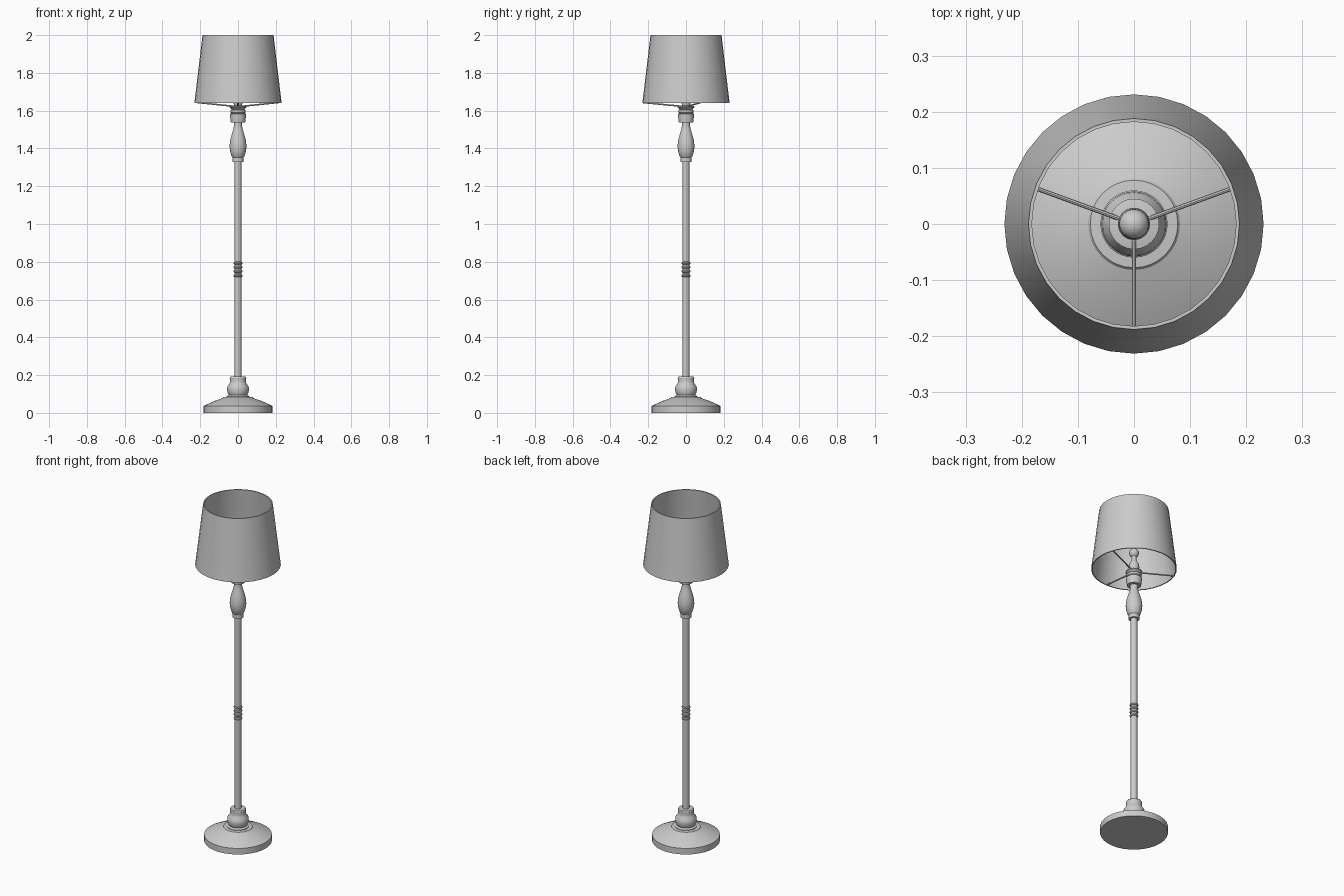
import bpy, math
from mathutils import Vector

if "Cube" in bpy.data.objects:
    bpy.data.objects.remove(bpy.data.objects["Cube"])


def lathe(name, profile, sides=32, closed=False):
    """Revolve (radius, height) points around z; r = 0 makes a pole."""
    verts, rings, faces = [], [], []
    for r, z in profile:
        n = 1 if r == 0 else sides
        rings.append([len(verts) + i for i in range(n)])
        for i in range(n):
            a = 2 * math.pi * i / sides
            verts.append((r * math.cos(a), r * math.sin(a), z))
    pairs = list(zip(rings, rings[1:]))
    if closed:
        pairs.append((rings[-1], rings[0]))
    for a, b in pairs:
        for i in range(sides):
            j = (i + 1) % sides
            f = [a[i % len(a)], a[j % len(a)], b[j % len(b)], b[i % len(b)]]
            faces.append(list(dict.fromkeys(f)))
    me = bpy.data.meshes.new(name)
    me.from_pydata(verts, [], faces)
    ob = bpy.data.objects.new(name, me)
    bpy.context.collection.objects.link(ob)
    smooth(ob)
    return ob


def smooth(ob):
    bpy.ops.object.select_all(action='DESELECT')
    ob.select_set(True)
    bpy.context.view_layer.objects.active = ob
    bpy.ops.object.shade_smooth_by_angle(angle=math.radians(32))


def rod(name, p, q, r, sides=8):
    p, q = Vector(p), Vector(q)
    bpy.ops.mesh.primitive_cylinder_add(vertices=sides, radius=r,
                                        depth=(q - p).length, location=(p + q) / 2)
    ob = bpy.context.object
    ob.name = name
    ob.rotation_euler = (q - p).to_track_quat('Z', 'Y').to_euler()
    smooth(ob)


# Round foot with a shallow dome
lathe("base", [(0, 0), (0.183, 0), (0.183, 0.036), (0.165, 0.045), (0.125, 0.063),
               (0.082, 0.078), (0.078, 0.083), (0.05, 0.086), (0, 0.086)])

# Turned collar above the foot
lathe("base_collar", [(0, 0.08), (0.06, 0.08), (0.06, 0.088), (0.049, 0.094),
                      (0.056, 0.108), (0.058, 0.125), (0.056, 0.14), (0.045, 0.155),
                      (0.042, 0.165), (0.044, 0.185), (0.04, 0.192), (0, 0.192)])

# Pole and its decorative rings
lathe("pole", [(0, 0.18), (0.018, 0.18), (0.018, 1.34), (0, 1.34)], 16)
for k in range(4):
    z = 0.727 + k * 0.022
    lathe(f"pole_ring_{k + 1}", [(0.017, z - 0.008), (0.022, z - 0.005), (0.024, z),
                                 (0.022, z + 0.005), (0.017, z + 0.008)], 16)

# Vase-shaped upper stem
lathe("vase_stem", [(0, 1.328), (0.029, 1.328), (0.029, 1.352), (0.034, 1.358),
                    (0.042, 1.385), (0.045, 1.41), (0.042, 1.44), (0.033, 1.475),
                    (0.025, 1.5), (0.021, 1.52), (0.021, 1.54), (0, 1.54)], 24)

# Stepped cup under the shade
lathe("socket_cup", [(0, 1.537), (0.038, 1.537), (0.043, 1.575), (0.043, 1.582),
                     (0.036, 1.585), (0.041, 1.59), (0.041, 1.603), (0.033, 1.607),
                     (0.045, 1.617), (0.045, 1.623), (0.024, 1.627), (0, 1.627)], 24)

# Turned finial with a ball on top
ball = [(0.027 * math.cos(a), 1.74 + 0.027 * math.sin(a))
        for a in [math.radians(d) for d in (-60, -36, -12, 12, 36, 62)]]
lathe("finial", [(0, 1.62), (0.022, 1.62), (0.022, 1.635), (0.029, 1.65), (0.027, 1.668),
                 (0.016, 1.69), (0.012, 1.705)] + ball + [(0, 1.767)], 16)

# Hollow tapered shade
lathe("shade", [(0.231, 1.64), (0.188, 2.0), (0.182, 2.0), (0.225, 1.64)], 32, True)

# Three wire spokes carrying the shade
for k in range(3):
    a = math.radians((20, 160, 270)[k])
    rod(f"shade_spoke_{k + 1}", (0.01 * math.cos(a), 0.01 * math.sin(a), 1.622),
        (0.227 * math.cos(a), 0.227 * math.sin(a), 1.643), 0.004)
